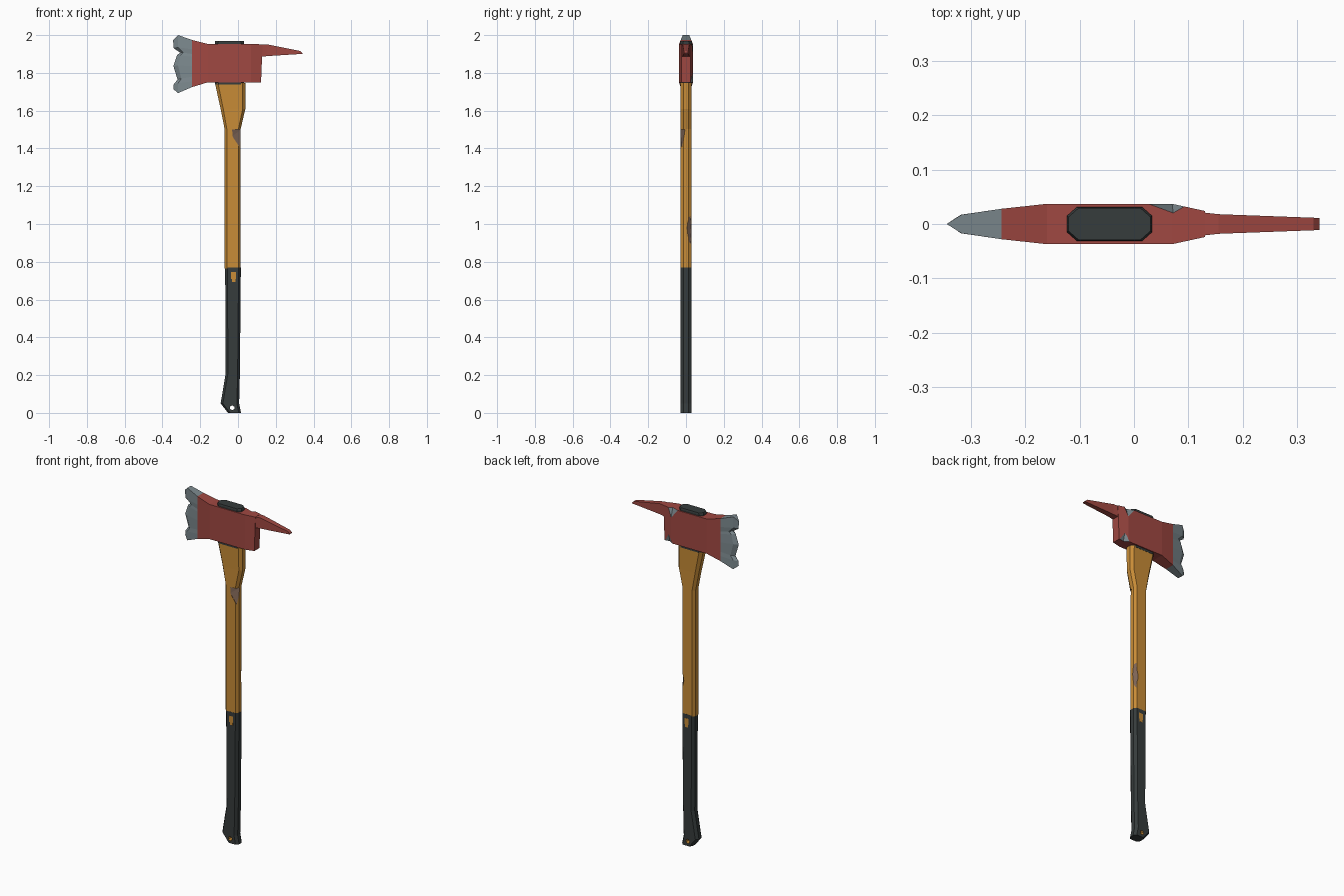
import bpy, bmesh, math
from mathutils import Matrix

if "Cube" in bpy.data.objects:
    bpy.data.objects.remove(bpy.data.objects["Cube"])


def mat(name, r, g, b):
    m = bpy.data.materials.new(name)
    m.diffuse_color = (r, g, b, 1)
    m.use_nodes = True
    m.node_tree.nodes["Principled BSDF"].inputs["Base Color"].default_value = m.diffuse_color
    return m


RED = mat("red paint", .352, .065, .054)
STEEL = mat("bare steel", .205, .254, .275)
WOOD = mat("wood", .578, .262, .038)
WORN = mat("worn wood", .205, .127, .091)
RUBBER = mat("dark rubber", .037, .045, .045)


def finish(bm, name, material):
    bmesh.ops.recalc_face_normals(bm, faces=bm.faces)
    me = bpy.data.meshes.new(name)
    bm.to_mesh(me)
    bm.free()
    me.materials.append(material)
    ob = bpy.data.objects.new(name, me)
    bpy.context.collection.objects.link(ob)
    return ob


def loft(name, rings, material):
    """Closed skin through rings of equal point count."""
    bm = bmesh.new()
    vs = [[bm.verts.new(p) for p in ring] for ring in rings]
    n = len(vs[0])
    for a, b in zip(vs, vs[1:]):
        for i in range(n):
            j = (i + 1) % n
            bm.faces.new((a[i], a[j], b[j], b[i]))
    bm.faces.new(vs[0])
    bm.faces.new(vs[-1])
    return finish(bm, name, material)


def hull(name, pts, material):
    bm = bmesh.new()
    for p in pts:
        bm.verts.new(p)
    bmesh.ops.convex_hull(bm, input=bm.verts[:])
    return finish(bm, name, material)


def box(name, x0, x1, y0, y1, z0, z1, material):
    return hull(name, [(x, y, z) for x in (x0, x1) for y in (y0, y1) for z in (z0, z1)], material)


def cut(ob, cutter):
    """Subtract the cutter; the cut faces take its material."""
    cutter.hide_render = True
    mod = ob.modifiers.new("cut", 'BOOLEAN')
    mod.operation = 'DIFFERENCE'
    mod.solver = 'EXACT'
    mod.material_mode = 'TRANSFER'
    mod.object = cutter
    bpy.context.view_layer.update()
    dg = bpy.context.evaluated_depsgraph_get()
    me = bpy.data.meshes.new_from_object(ob.evaluated_get(dg))
    ob.modifiers.clear()
    ob.data = me
    bpy.data.objects.remove(cutter)


def octagon(z, x0, x1, h=.028, cx=.012, cy=.016):
    return [(x0 + cx, -h, z), (x1 - cx, -h, z), (x1, -h + cy, z), (x1, h - cy, z),
            (x1 - cx, h, z), (x0 + cx, h, z), (x0, h - cy, z), (x0, -h + cy, z)]


def rect(x, zb, zt, h, lean=0):
    return [(x - lean, -h, zb), (x - lean, h, zb), (x, h, zt), (x, -h, zt)]


# wooden handle with two worn chips
handle = loft("handle", [octagon(.765, -.071, .014), octagon(1.503, -.071, .014),
                         octagon(1.61, -.092, .039, cx=.014),
                         octagon(1.746, -.122, .039, .030, .016)], WOOD)
cut(handle, hull("front_chip", [(-.032, -.0285, 1.5), (.0165, -.004, 1.5), (.03, -.06, 1.5),
                                (-.03, -.0285, 1.465), (.01, -.021, 1.4), (.03, -.06, 1.4)], WORN))
cut(handle, hull("rear_chip", [(.01, .022, 1.08), (.01, .022, .86), (-.006, .0285, .96),
                               (.0155, .004, .98), (.04, .05, .97)], WORN))

# rubber grip with a lanyard hole
grip = loft("grip", [octagon(0, -.053, .016), octagon(.05, -.092, .006),
                     octagon(.21, -.065, .010), octagon(.77, -.068, .015, .0285)], RUBBER)
bm = bmesh.new()
bmesh.ops.create_cone(bm, cap_ends=True, segments=6, radius1=.013, radius2=.013, depth=.2,
                      matrix=Matrix.Translation((-.031, 0, .027)) @ Matrix.Rotation(math.pi / 2, 4, 'X'))
cut(grip, finish(bm, "lanyard_hole", WOOD))

# small wood-coloured windows on both sides of the grip
for side, s in (("front", -1), ("back", 1)):
    box("grip_window_" + side, -.037, -.011, s * .027, s * .0292, .71, .746, WOOD)
    box("grip_window_leg_" + side, -.033, -.014, s * .027, s * .0291, .694, .71, WOOD)

# rubber sleeve that shows above and below the head
loft("eye_sleeve", [octagon(1.738, -.122, .033, .031, .018), octagon(1.962, -.123, .033, .031, .018),
                    octagon(1.97, -.120, .030, .029, .018)], RUBBER)

# red head body and poll, with chipped corners
head = loft("head", [rect(-.243, 1.725, 1.974, .028), rect(-.16, 1.75, 1.953, .037),
                     rect(.07, 1.75, 1.953, .037), rect(.13, 1.75, 1.951, .024, .008)], RED)
cut(head, hull("top_chip", [(.025, .0373, 1.954), (.072, .02, 1.954), (.07, .0373, 1.90),
                            (.095, .033, 1.954), (.07, .06, 1.98)], STEEL))
cut(head, hull("bottom_chip", [(.06, .0373, 1.749), (.09, .02, 1.749), (.09, .034, 1.80),
                               (.124, .026, 1.749), (.1, .06, 1.72)], STEEL))

# rear pick
loft("pick", [rect(.12, 1.885, 1.950, .022), rect(.155, 1.889, 1.951, .018),
              rect(.33, 1.90, 1.916, .0115), rect(.341, 1.901, 1.905, .011)], RED)

# nicked cutting edge: edge x, edge z, shoulder x, shoulder z, back z
ROWS = [(-.344, 1.974, -.317, 2.0, 1.974), (-.340, 1.930, -.318, 1.935, 1.925),
        (-.305, 1.907, -.290, 1.907, 1.900), (-.322, 1.895, -.305, 1.893, 1.885),
        (-.342, 1.836, -.318, 1.840, 1.835), (-.320, 1.765, -.300, 1.770, 1.780),
        (-.340, 1.740, -.318, 1.745, 1.755), (-.342, 1.714, -.317, 1.693, 1.725)]
loft("blade", [[(xe, 0, ze), (xs, .017, zs), (-.243, .028, zb), (-.243, -.028, zb), (xs, -.017, zs)]
               for xe, ze, xs, zs, zb in ROWS], STEEL)
